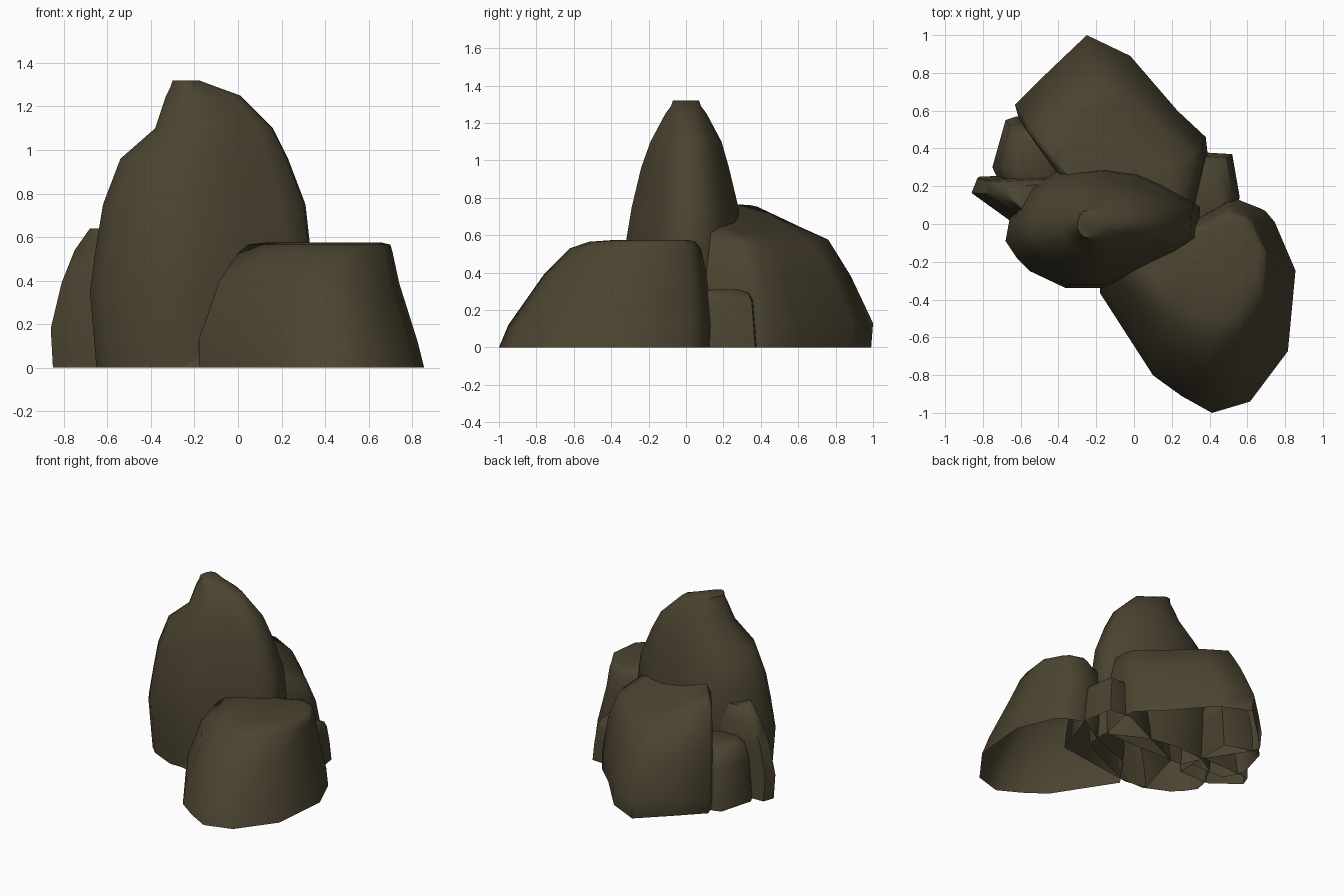
import bpy, bmesh, math

stone = bpy.data.materials.new("dark olive stone")
stone.diffuse_color = (0.070, 0.057, 0.030, 1)


def rock(name, outline, levels):
    """Loft a ground outline through levels (z, xmin, xmax, ymin, ymax, x slope, y slope)."""
    xs, ys = [p[0] for p in outline], [p[1] for p in outline]
    unit = [((x - min(xs)) / (max(xs) - min(xs)), (y - min(ys)) / (max(ys) - min(ys)))
            for x, y in outline]
    bm = bmesh.new()
    rings = []
    for z, x0, x1, y0, y1, sx, sy in levels:
        rings.append([bm.verts.new((x0 + u * (x1 - x0), y0 + v * (y1 - y0),
                                    z + sx * (1 - u) + sy * (1 - v))) for u, v in unit])
    n = len(unit)
    for a, b in zip(rings, rings[1:]):
        for i in range(n):
            j = (i + 1) % n
            bm.faces.new((a[i], a[j], b[j], b[i]))
    bm.faces.new(rings[-1])  # top only, the underside is open
    mesh = bpy.data.meshes.new(name)
    bm.to_mesh(mesh)
    bm.free()
    mesh.materials.append(stone)
    ob = bpy.data.objects.new(name, mesh)
    bpy.context.collection.objects.link(ob)
    bpy.ops.object.select_all(action='DESELECT')
    ob.select_set(True)
    bpy.context.view_layer.objects.active = ob
    bpy.ops.object.shade_smooth_by_angle(angle=math.radians(65))


# Tall central rock
rock("tall_rock",
     [(-.68, -.08), (-.62, -.17), (-.55, -.24), (-.36, -.33), (-.17, -.33), (.03, -.24),
      (.23, -.15), (.34, -.08), (.35, .1), (.16, .21), (.02, .27), (-.17, .3),
      (-.42, .28), (-.57, .19), (-.66, .03)],
     [(0, -.65, .34, -.32, .27, 0, 0), (.35, -.68, .35, -.34, .29, 0, 0),
      (.57, -.65, .33, -.32, .30, 0, 0), (.75, -.62, .31, -.29, .28, 0, 0),
      (.96, -.54, .23, -.24, .23, 0, 0), (1.1, -.38, .16, -.19, .19, 0, 0),
      (1.25, -.33, .01, -.11, .11, 0, 0), (1.29, -.31, -.10, -.08, .08, 0, 0),
      (1.32, -.30, -.18, -.07, .07, 0, 0)])

# Low front rock
rock("front_rock",
     [(-.18, -.36), (.1, -.8), (.25, -.91), (.41, -1), (.61, -.94), (.81, -.67),
      (.85, -.24), (.74, .02), (.69, .08), (.54, .14), (.35, .02), (0, -.12)],
     [(0, -.18, .855, -1, .13, 0, 0), (.12, -.18, .825, -.95, .14, 0, 0),
      (.39, -.11, .74, -.76, .11, 0, 0), (.53, -.01, .71, -.62, .08, 0, 0),
      (.565, .03, .70, -.52, .05, 0, 0), (.575, .12, .66, -.38, .01, 0, 0)])

# Broad slab at the back, sloping down to the back and right
rock("back_rock",
     [(-.63, .63), (-.61, .56), (-.42, .27), (-.35, .1), (.33, .1), (.39, .37),
      (.38, .46), (.23, .6), (-.02, .89), (-.25, 1), (-.46, .8)],
     [(0, -.62, .39, .1, .99, 0, 0), (.13, -.63, .39, .1, 1, 0, 0),
      (.34, -.59, .37, .1, .88, .07, .07), (.47, -.54, .32, .1, .76, .17, .14),
      (.53, -.44, .20, .12, .56, .17, .13)])

# Small filler stones around the foot
rock("left_wedge_stone",
     [(-.86, .17), (-.66, .02), (-.4, .02), (-.4, .27), (-.83, .25)],
     [(0, -.85, -.4, .02, .27, 0, 0), (.18, -.86, -.4, .02, .26, 0, 0),
      (.39, -.81, -.4, .03, .25, 0, 0), (.54, -.75, -.4, .04, .24, 0, 0),
      (.64, -.68, -.45, .07, .21, 0, 0)])
rock("left_low_stone",
     [(-.75, .3), (-.68, .15), (-.4, .15), (-.4, .5), (-.62, .57), (-.68, .55)],
     [(0, -.75, -.4, .15, .57, 0, 0), (.3, -.72, -.4, .16, .54, 0, 0),
      (.4, -.68, -.4, .18, .5, 0, 0), (.43, -.62, -.42, .22, .44, 0, 0)])
# Long low stone running under the others, seen at the right and below
rock("right_low_stone",
     [(-.36, -.3), (-.2, -.33), (.43, -.24), (.56, .14), (.52, .37), (.35, .38), (-.25, .1)],
     [(0, -.36, .56, -.33, .38, 0, 0), (.13, -.33, .55, -.31, .37, 0, 0),
      (.25, -.28, .53, -.28, .36, 0, 0), (.29, -.26, .52, -.27, .34, 0, 0),
      (.31, -.22, .47, -.25, .29, 0, 0)])
